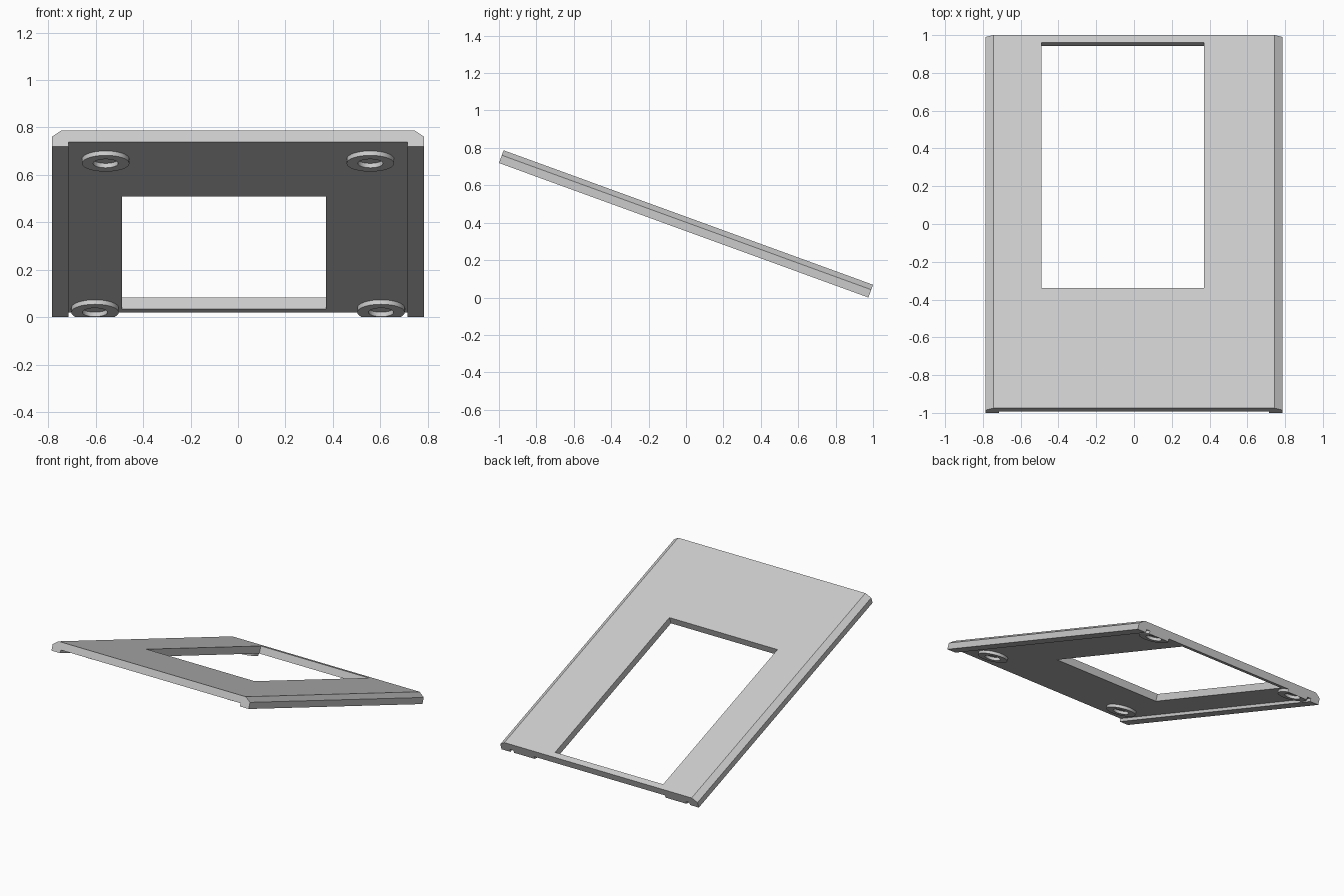
import bpy, bmesh, math
from mathutils import Vector, Matrix

cube = bpy.data.objects.get("Cube")
if cube:
    bpy.data.objects.remove(cube, do_unlink=True)

LENGTH, DEPTH, HALF_WIDTH = 2.102, 0.0725, 0.785
TOP, BOTTOM = DEPTH / 2, -DEPTH / 2
UNDERSIDE = TOP - 0.051
TILT = Matrix.Translation((0, 0, 0.3935)) @ Matrix.Rotation(math.radians(-20), 4, 'X')

grey = bpy.data.materials.new("light_grey")
grey.use_nodes = True
color = (0.6, 0.6, 0.6, 1)
grey.diffuse_color = color
grey.node_tree.nodes["Principled BSDF"].inputs["Base Color"].default_value = color


def add_object(name, bm):
    bmesh.ops.recalc_face_normals(bm, faces=bm.faces)
    mesh = bpy.data.meshes.new(name)
    bm.to_mesh(mesh)
    bm.free()
    mesh.materials.append(grey)
    obj = bpy.data.objects.new(name, mesh)
    bpy.context.collection.objects.link(obj)
    obj.matrix_world = TILT
    return obj


# Panel: chamfered channel section with a lip along each side, swept front to back
half = [(0.715, UNDERSIDE), (0.715, BOTTOM), (HALF_WIDTH, BOTTOM),
        (HALF_WIDTH, TOP - 0.028), (0.745, TOP)]
section = half + [(-x, z) for x, z in reversed(half)]
bm = bmesh.new()
face = bm.faces.new([bm.verts.new((x, -LENGTH / 2, z)) for x, z in section])
sweep = bmesh.ops.extrude_face_region(bm, geom=[face])
bmesh.ops.translate(bm, vec=(0, LENGTH, 0),
                    verts=[v for v in sweep["geom"] if isinstance(v, bmesh.types.BMVert)])
panel = add_object("panel", bm)

# Window opening
x0, x1, y0, y1 = -0.49, 0.37, -0.375, 1.008
bm = bmesh.new()
bmesh.ops.create_cube(bm, size=1, matrix=Matrix.Translation(((x0 + x1) / 2, (y0 + y1) / 2, 0))
                      @ Matrix.Diagonal((x1 - x0, y1 - y0, 1, 1)))
cutter = add_object("window_cutter", bm)
cutter.hide_render = True
cut = panel.modifiers.new("window", 'BOOLEAN')
cut.object = cutter
cut.operation = 'DIFFERENCE'
cut.solver = 'EXACT'
bpy.context.view_layer.objects.active = panel
panel.select_set(True)
bpy.ops.object.modifier_apply(modifier=cut.name)
bpy.data.objects.remove(cutter, do_unlink=True)


# Ring feet under the panel, trimmed flush with the back edge
def ring_foot(name, x, y, outer=0.1, inner=0.053, height=0.02, steps=40):
    bm = bmesh.new()
    low, high = UNDERSIDE - height, UNDERSIDE + 0.002
    ring = [bm.verts.new((r, 0, z)) for r, z in
            ((inner, low), (outer, low), (outer, high), (inner, high))]
    edges = [bm.edges.new((ring[i], ring[(i + 1) % 4])) for i in range(4)]
    bmesh.ops.spin(bm, geom=ring + edges, cent=(0, 0, 0), axis=(0, 0, 1),
                   angle=math.tau, steps=steps, use_duplicate=False)
    bmesh.ops.remove_doubles(bm, verts=bm.verts, dist=0.0001)
    bmesh.ops.translate(bm, verts=bm.verts, vec=(x, y, 0))
    geom = bm.verts[:] + bm.edges[:] + bm.faces[:]
    bmesh.ops.bisect_plane(bm, geom=geom, plane_co=Vector((0, LENGTH / 2, 0)),
                           plane_no=Vector((0, 1, 0)), clear_outer=True)
    bmesh.ops.holes_fill(bm, edges=[e for e in bm.edges if e.is_boundary])
    foot = add_object(name, bm)
    bpy.ops.object.select_all(action='DESELECT')
    foot.select_set(True)
    bpy.context.view_layer.objects.active = foot
    bpy.ops.object.shade_smooth_by_angle(angle=math.radians(30))


for side, sign in (("left", 1), ("right", -1)):
    ring_foot(f"front_{side}_foot", sign * 0.558, -0.84)
    ring_foot(f"back_{side}_foot", sign * 0.603, 0.995)
